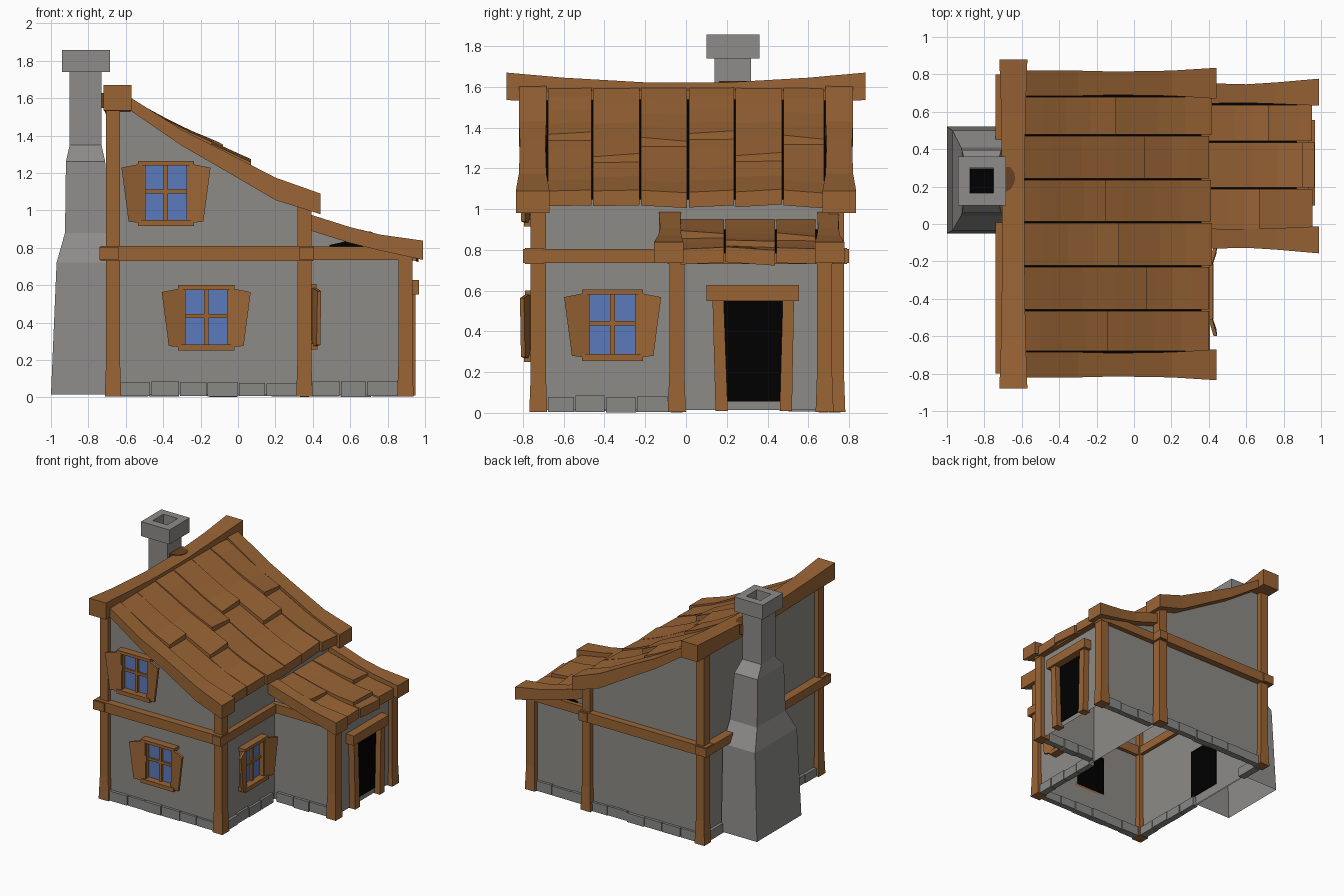
import bpy, bmesh, random

if "Cube" in bpy.data.objects:
    bpy.data.objects.remove(bpy.data.objects["Cube"])
random.seed(4)


def material(name, r, g, b):
    m = bpy.data.materials.new(name)
    m.diffuse_color = (r, g, b, 1)
    m.use_nodes = True
    m.node_tree.nodes["Principled BSDF"].inputs["Base Color"].default_value = m.diffuse_color
    return m


TIMBER = material("timber brown", 0.32, 0.128, 0.036)
DARK = material("dark wood", 0.13, 0.052, 0.016)
WALL = material("plaster grey", 0.268, 0.257, 0.238)
STONE = material("foundation stone", 0.25, 0.255, 0.235)
CHIMNEY = material("chimney grey", 0.272, 0.265, 0.255)
GLASS = material("window blue", 0.105, 0.192, 0.5)
BLACK = material("opening black", 0.0, 0.0, 0.0)


def rect_z(x0, x1, y0, y1, z):
    return [(x0, y0, z), (x1, y0, z), (x1, y1, z), (x0, y1, z)]


def rect_x(x, y0, y1, z0, z1):
    return [(x, y0, z0), (x, y1, z0), (x, y1, z1), (x, y0, z1)]


def rect_y(y, x0, x1, z0, z1):
    return [(x0, y, z0), (x1, y, z0), (x1, y, z1), (x0, y, z1)]


def finish(name, bm, *mats):
    bmesh.ops.recalc_face_normals(bm, faces=bm.faces)
    me = bpy.data.meshes.new(name)
    bm.to_mesh(me)
    bm.free()
    for m in mats:
        me.materials.append(m)
    bpy.context.collection.objects.link(bpy.data.objects.new(name, me))
    return me


def loft(name, solids, mat, open_start=False):
    """Skin one or more lists of rings into a single object."""
    bm = bmesh.new()
    for rings in solids:
        vs = [[bm.verts.new(p) for p in r] for r in rings]
        n = len(vs[0])
        for a, b in zip(vs, vs[1:]):
            for i in range(n):
                j = (i + 1) % n
                bm.faces.new((a[i], a[j], b[j], b[i]))
        if not open_start:
            bm.faces.new(vs[0])
        bm.faces.new(vs[-1])
    finish(name, bm, mat)


def box(x0, x1, y0, y1, z0, z1):
    return [rect_z(x0, x1, y0, y1, z0), rect_z(x0, x1, y0, y1, z1)]


def height(curve, x):
    """Piecewise linear height of a roof curve."""
    for (xa, za), (xb, zb) in zip(curve, curve[1:]):
        if x <= xb:
            break
    return za + (zb - za) * (x - xa) / (xb - xa)


# Roof top curves, seen from the front
MAIN = [(-0.65, 1.64), (-0.57, 1.60), (-0.3, 1.43), (-0.1, 1.33), (0.2, 1.175), (0.44, 1.09)]
LOW = [(0.36, 0.985), (0.41, 0.97), (0.6, 0.91), (0.76, 0.87), (0.99, 0.838)]


# Walls: open underneath, closed by a black lining that follows the roof
def wall(name, curve, x0, x1, y0, y1, drop):
    xs = [x0] + [x for x, z in curve if x0 < x < x1] + [x1]
    prof = [(x0, 0.015)] + [(x, height(curve, x) - drop) for x in xs] + [(x1, 0.015)]
    bm = bmesh.new()
    a = [bm.verts.new((x, y0, z)) for x, z in prof]
    b = [bm.verts.new((x, y1, z)) for x, z in prof]
    bm.faces.new(a)
    bm.faces.new(b[::-1])
    for i in range(len(prof) - 1):
        bm.faces.new((a[i + 1], a[i], b[i], b[i + 1]))
    me = finish(name, bm, WALL, BLACK)
    for p in me.polygons:
        p.material_index = 1 if abs(p.normal.z) > 0.1 else 0


wall("main_walls", MAIN, -0.67, 0.36, -0.73, 0.735, 0.07)
wall("porch_walls", LOW, 0.361, 0.9, -0.05, 0.68, 0.085)


# Shingles: two overlapping boards per column
def shingles(name, curve, x0, x1, ys, splits, thick, lift, drop):
    solids = []
    for i, split in enumerate(splits):
        ya, yb = ys[i] + 0.004, ys[i + 1] - 0.004
        for lo, hi, up in ((x0, split, lift), (split - 0.06, x1, 0)):
            end = hi + (0 if up else random.uniform(-0.01, 0.01))
            tilt = random.uniform(-0.012, 0.012)
            rings = []
            for k in range(5):
                x = lo + (end - lo) * k / 4
                z = height(curve, x) - drop + up * k / 4
                t = tilt * k / 4
                th = thick if up else thick + 0.02 * k / 4
                rings.append([(x, ya, z - th + t), (x, yb, z - th - t),
                              (x, yb, z - t), (x, ya, z + t)])
            solids.append(rings)
    loft(name, solids, TIMBER)


shingles("main_shingles", MAIN, -0.62, 0.41, [-0.682, -0.46, -0.225, 0.01, 0.24, 0.475, 0.682],
         [-0.14, 0.07, -0.08, -0.15, 0.06, -0.1], 0.055, 0.035, 0.012)
shingles("porch_shingles", LOW, 0.36, 0.96, [-0.03, 0.19, 0.44, 0.64],
         [0.67, 0.9, 0.72], 0.055, 0.03, 0.035)

# Sloping edge beams of both roofs
rakes = []
for s in (-1, 1):
    r = []
    for (x, z), t, w in zip(MAIN, (0.07, 0.07, 0.085, 0.1, 0.12, 0.11), (0, 0, 0, -.005, 0, .015)):
        ys = sorted((s * (0.685 - w), s * (0.82 + w)))
        r.append(rect_x(x, *ys, z - t, z))
    rakes.append(r)
loft("main_roof_edges", rakes, TIMBER)
rakes = []
for s in (-1, 1):
    r = []
    for (x, z), w in zip(LOW, (0, 0, -0.005, 0.005, 0.025)):
        ys = sorted((0.31 + s * (0.335 - w / 2), 0.31 + s * (0.442 + w)))
        r.append(rect_x(x, *ys, z - 0.085 - max(0, x - 0.9) * 0.2, z))
    rakes.append(r)
loft("porch_roof_edges", rakes, TIMBER)
# Dark gap showing between the porch belt and its roof edge
loft("porch_roof_gap", [[rect_x(0.49, y, y + 0.006, 0.806, 0.815), rect_x(0.6, y, y + 0.006, 0.806, 0.84),
                         rect_x(0.7, y, y + 0.006, 0.806, 0.815)] for y in (-0.057, 0.681)], BLACK)

# Sagging ridge beam
ridge = [(-0.88, 1.67, .01), (-0.6, 1.645, 0), (-0.2, 1.622, -.005),
         (0.2, 1.622, -.005), (0.6, 1.645, 0), (0.88, 1.67, .01)]
loft("ridge_beam", [[rect_y(y, -0.71 - w, -0.58 + w, z - 0.12 - w * 1.5, z)
                     for y, z, w in ridge]], TIMBER)


# Corner posts, slightly flared at the foot
def post(x, y, h, r=0.037):
    f = r + 0.007
    return [rect_z(x - f, x + f, y - f, y + f, 0.005),
            rect_z(x - r, x + r, y - r, y + r, 0.2),
            rect_z(x - r, x + r, y - r, y + r, h)]


loft("main_posts", [post(x, y, h) for x, h in ((-0.668, 1.56), (0.355, 1.02))
                    for y in (-0.725, 0.738)], TIMBER)
loft("porch_posts", [post(0.895, y, 0.78) for y in (-0.045, 0.68)], TIMBER)

# Horizontal belt beams
belts = [box(-0.735, 0.4, *sorted((s * 0.7, s * 0.79)), 0.73, 0.81) for s in (-1, 1)]
belts += [box(-0.74, -0.64, -0.8, 0.8, 0.735, 0.805), box(0.33, 0.405, -0.8, 0.8, 0.735, 0.805)]
loft("main_belt_beams", belts, TIMBER)
loft("porch_belt_beams", [box(0.38, 0.93, -0.09, -0.02, 0.735, 0.808),
                          box(0.38, 0.93, 0.65, 0.72, 0.735, 0.808),
                          box(0.87, 0.935, -0.09, 0.72, 0.73, 0.785)], TIMBER)


# Foundation stones
def stones(a, b, n, fixed, along_x):
    out, step = [], (b - a) / n
    cuts = [a] + [a + step * (i + random.uniform(-0.1, 0.1)) for i in range(1, n)] + [b]
    for p, q in zip(cuts, cuts[1:]):
        d, h = random.uniform(0.022, 0.03), random.uniform(0.074, 0.085)
        u, v = (p + 0.003, q - 0.003), (fixed - d, fixed + d)
        out.append(box(*(u + v if along_x else v + u), random.uniform(0.002, 0.01), h))
    return out


rows = stones(-0.63, 0.32, 6, -0.725, True) + stones(-0.63, 0.32, 6, 0.73, True)
rows += stones(0.395, 0.855, 3, -0.045, True) + stones(0.395, 0.855, 3, 0.675, True)
rows += stones(-0.68, -0.085, 4, 0.355, False)
rows += stones(-0.68, -0.05, 4, -0.665, False) + stones(0.5, 0.69, 1, -0.665, False)
loft("foundation_stones", rows, STONE)

# Chimney with stepped shoulders and hollow cap
loft("chimney", [[rect_z(-1.0, -0.68, -0.05, 0.52, 0.015), rect_z(-0.97, -0.68, -0.035, 0.5, 0.72),
                  rect_z(-0.925, -0.68, 0.045, 0.41, 0.88), rect_z(-0.92, -0.71, 0.06, 0.395, 1.26),
                  rect_z(-0.9, -0.73, 0.14, 0.32, 1.35), rect_z(-0.9, -0.73, 0.14, 0.32, 1.75)]],
     CHIMNEY, open_start=True)
loft("chimney_cap", [[rect_z(-0.94, -0.685, 0.1, 0.36, 1.74), rect_z(-0.94, -0.685, 0.1, 0.36, 1.857),
                      rect_z(-0.88, -0.75, 0.165, 0.3, 1.857), rect_z(-0.88, -0.75, 0.165, 0.3, 1.77)]],
     CHIMNEY)
loft("chimney_hole", [box(-0.878, -0.752, 0.167, 0.298, 1.772, 1.78)], BLACK)
# Fireplace mouth on the inside of the left wall
loft("fireplace_opening", [box(-0.668, -0.66, -0.1, 0.2, 0.09, 0.5)], BLACK)

# Dark round collar where the chimney meets the ridge
bpy.ops.mesh.primitive_cylinder_add(vertices=16, radius=0.08, depth=0.08, location=(-0.715, 0.245, 1.588))
collar = bpy.context.object
collar.name = "chimney_collar"
collar.data.materials.append(DARK)

# Doorway: dark plates outside and inside, leaning jambs and lintel
loft("door_opening", [box(0.899, 0.906, 0.16, 0.5, 0.055, 0.57),
                      box(0.89, 0.896, 0.16, 0.5, 0.055, 0.57)], BLACK)
loft("door_jambs", [[rect_z(0.88, 0.95, 0.145, 0.205, 0.01), rect_z(0.88, 0.95, 0.13, 0.185, 0.56)],
                    [rect_z(0.88, 0.95, 0.46, 0.52, 0.01), rect_z(0.88, 0.95, 0.475, 0.53, 0.56)]], TIMBER)
loft("door_lintel", [box(0.88, 0.968, 0.1, 0.555, 0.55, 0.628)], TIMBER)


# Windows: u runs along the wall, d points out of it
def window(name, place, cu, cz):
    def put(rings):
        return [[place(cu + u, d, cz + z) for u, d, z in r] for r in rings]

    def bar(u0, u1, z0, z1, d, back=0.0):
        return put(box(u0, u1, back, d, z0, z1))

    loft(name + "_glass", [bar(-0.115, 0.115, -0.15, 0.155, 0.008)], GLASS)
    loft(name + "_backing", [bar(-0.13, 0.13, -0.16, 0.16, -0.004, -0.01)], BLACK)
    loft(name + "_frame", [bar(-0.15, 0.15, -0.175, -0.142, 0.065), bar(-0.15, 0.15, 0.15, 0.175, 0.06),
                           bar(-0.135, -0.11, -0.15, 0.155, 0.045), bar(0.11, 0.135, -0.15, 0.155, 0.045),
                           bar(-0.012, 0.012, -0.15, 0.155, 0.025),
                           bar(-0.115, 0.115, 0.0, 0.022, 0.022)], TIMBER)
    leaves = []
    for s in (-1, 1):
        leaves.append(put([[(s * 0.112, 0.03 + e, -0.16), (s * 0.2, 0.06 + e, -0.15),
                            (s * 0.238, 0.065 + e, 0.138), (s * 0.118, 0.03 + e, 0.162)]
                           for e in (0, 0.02)]))
    loft(name + "_shutters", leaves, TIMBER)


def on_front(u, d, z):
    return (u, -0.73 - d, z)


def on_right(u, d, z):
    return (0.36 + d, u, z)


window("lower_front_window", on_front, -0.17, 0.425)
window("upper_front_window", on_front, -0.385, 1.09)
window("right_window", on_right, -0.36, 0.43)
